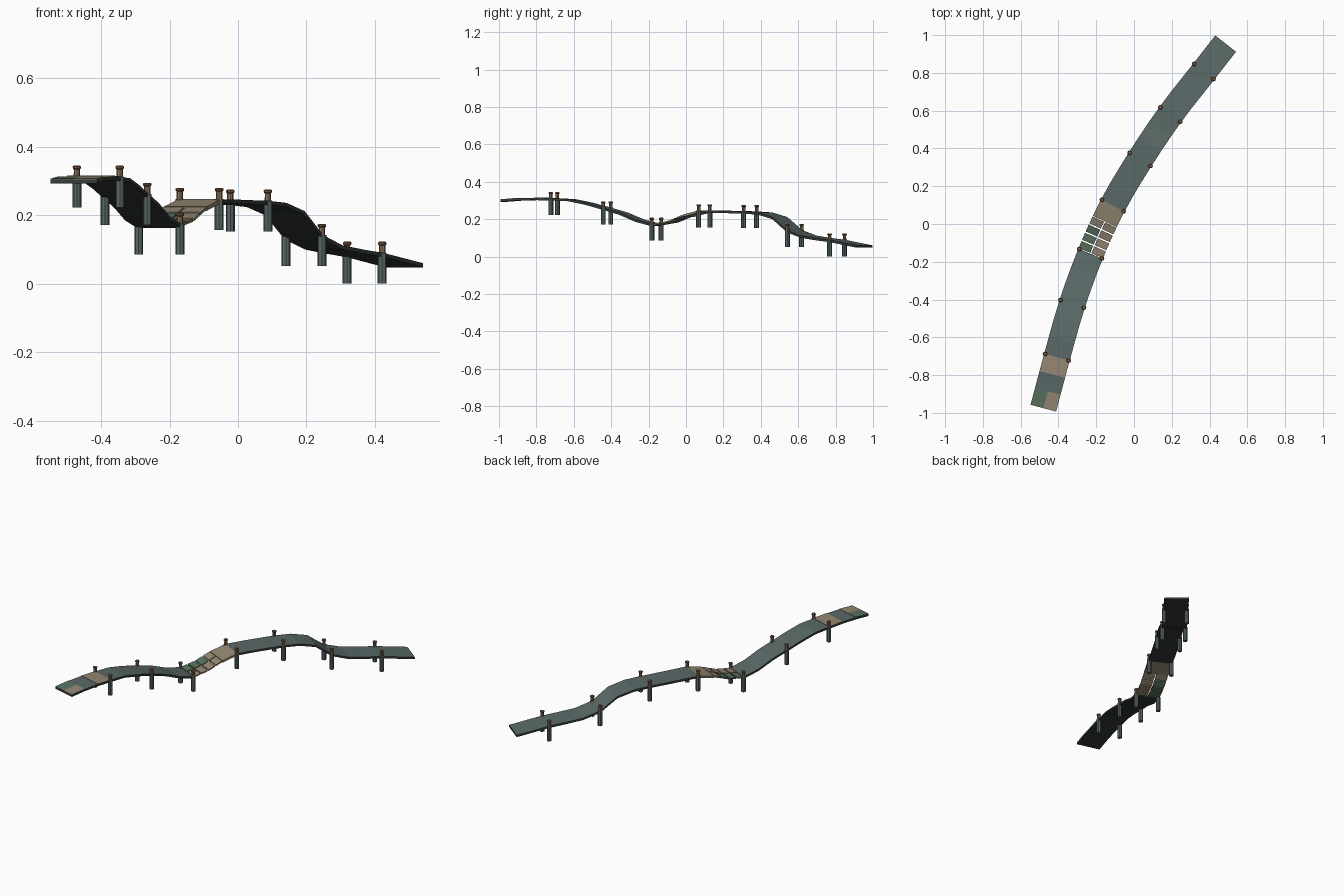
import bpy, bmesh, math
from mathutils import Vector

cube = bpy.data.objects.get("Cube")
if cube:
    bpy.data.objects.remove(cube, do_unlink=True)


def material(name, rgb):
    m = bpy.data.materials.new(name)
    m.use_nodes = True
    m.diffuse_color = (*rgb, 1)
    m.node_tree.nodes["Principled BSDF"].inputs["Base Color"].default_value = (*rgb, 1)
    return m


STONE = material("grey_teal", (0.10, 0.14, 0.135))
UNDER = material("dark_slate", (0.035, 0.043, 0.042))
TAN = material("pale_tan", (0.30, 0.245, 0.17))
GREEN = material("moss_green", (0.10, 0.17, 0.115))
NECK = material("warm_wood", (0.27, 0.175, 0.10))
CAP = material("brown_cap", (0.20, 0.11, 0.06))

# Plan of the walkway: one point per bay, three panels to a bay
PANELS, PER_BAY = 23, 3
HALF, THICK = 0.07, 0.012
PLAN = [(-0.48, -0.975), (-0.408, -0.705), (-0.327, -0.4225), (-0.23, -0.1575),
        (-0.1125, 0.0975), (0.0325, 0.3425), (0.1925, 0.58), (0.37, 0.8075), (0.5425, 1.0285)]
PLAN = [Vector(p) for p in PLAN]
PLAN = [2 * PLAN[0] - PLAN[1]] + PLAN + [2 * PLAN[-1] - PLAN[-2]]
# Deck height at every panel joint
HEIGHT = [0.305, 0.312, 0.314, 0.312, 0.308, 0.288, 0.262, 0.235, 0.197, 0.175, 0.19, 0.225,
          0.247, 0.246, 0.244, 0.242, 0.236, 0.212, 0.142, 0.112, 0.1, 0.09, 0.075, 0.06]


def centre(s):
    t = s / PER_BAY
    k = max(0, min(int(t), len(PLAN) - 4))
    t -= k
    a, b, c, d = PLAN[k:k + 4]
    return 0.5 * (2 * b + (c - a) * t + (2 * a - 5 * b + 4 * c - d) * t * t
                  + (3 * b - a - 3 * c + d) * t ** 3)


def deck_point(s, u, dz=0.0):
    """Point at panel coordinate s, sideways offset u (left of travel), above deck by dz."""
    p = centre(s)
    tan = (centre(s + 0.05) - centre(s - 0.05)).normalized()
    k = min(int(s), PANELS - 1)
    z = HEIGHT[k] + (HEIGHT[k + 1] - HEIGHT[k]) * (s - k)
    return Vector((p.x - tan.y * u, p.y + tan.x * u, z + dz))


def finish(bm, name, mats):
    bmesh.ops.recalc_face_normals(bm, faces=bm.faces)
    me = bpy.data.meshes.new(name)
    bm.to_mesh(me)
    bm.free()
    for m in mats:
        me.materials.append(m)
    ob = bpy.data.objects.new(name, me)
    bpy.context.scene.collection.objects.link(ob)
    return ob


def slab(name, stations, u0, u1, top, rest, raise_by=0.0, thick=THICK):
    """Strip of deck with its own top and underside colours."""
    bm = bmesh.new()
    corners = ((u0, 0), (u1, 0), (u1, -thick), (u0, -thick))
    rings = [[bm.verts.new(deck_point(s, u, raise_by + dz)) for u, dz in corners]
             for s in stations]
    for a, b in zip(rings, rings[1:]):
        for i in range(4):
            j = (i + 1) % 4
            f = bm.faces.new((a[i], a[j], b[j], b[i]))
            f.material_index = 0 if i == 0 else 1
    for ring in (rings[0], rings[-1]):
        bm.faces.new(ring).material_index = 1
    return finish(bm, name, (top, rest))


# Solid deck either side of the broken stretch
slab("lower_deck", range(0, 10), -HALF, HALF, STONE, UNDER)
slab("upper_deck", range(12, PANELS + 1), -HALF, HALF, STONE, UNDER)

# Coloured paving panels
slab("start_panel_green", (0, 1), 0, HALF, GREEN, GREEN, 0.002, 0.003)
slab("start_panel_tan", (0, 1), -HALF, 0, TAN, TAN, 0.002, 0.003)
slab("tan_panel", (2, 3), -HALF, HALF, TAN, TAN, 0.002, 0.003)
slab("bridge_panel", (11, 12), -HALF, HALF, TAN, TAN)

# Loose tiles with gaps between them
ROWS = 4
for r in range(ROWS):
    s0 = 9 + r / 2
    for side, u0, u1 in (("left", 0.003, HALF), ("right", -HALF, -0.003)):
        col = GREEN if side == "left" and r < 3 else TAN
        slab(f"tile_{side}_{r + 1}", (s0 + 0.04, s0 + 0.46), u0, u1, col, col, 0, 0.008)

# Posts: shaft below deck, slim neck and a flared cap above
PROFILE = [(0.013, -0.09, STONE), (0.013, 0.0, NECK), (0.0095, 0.001, NECK),
           (0.009, 0.022, CAP), (0.012, 0.025, CAP), (0.0125, 0.03, CAP), (0.009, 0.033, CAP)]
SIDES = 8


def post(name, s, u):
    bm = bmesh.new()
    base = deck_point(s, u)
    mats = [STONE, NECK, CAP]
    rings = []
    for r, z, _ in PROFILE:
        rings.append([bm.verts.new(base + Vector((r * math.cos(math.tau * i / SIDES),
                                                  r * math.sin(math.tau * i / SIDES), z)))
                      for i in range(SIDES)])
    for (a, b), (_, _, m) in zip(zip(rings, rings[1:]), PROFILE):
        for i in range(SIDES):
            j = (i + 1) % SIDES
            bm.faces.new((a[i], a[j], b[j], b[i])).material_index = mats.index(m)
    bm.faces.new(rings[0])
    bm.faces.new(rings[-1]).material_index = mats.index(CAP)
    finish(bm, name, mats)


for n, s in enumerate(range(PER_BAY, PANELS, PER_BAY), 1):
    post(f"post_left_{n}", s, 0.065)
    post(f"post_right_{n}", s, -0.065)
